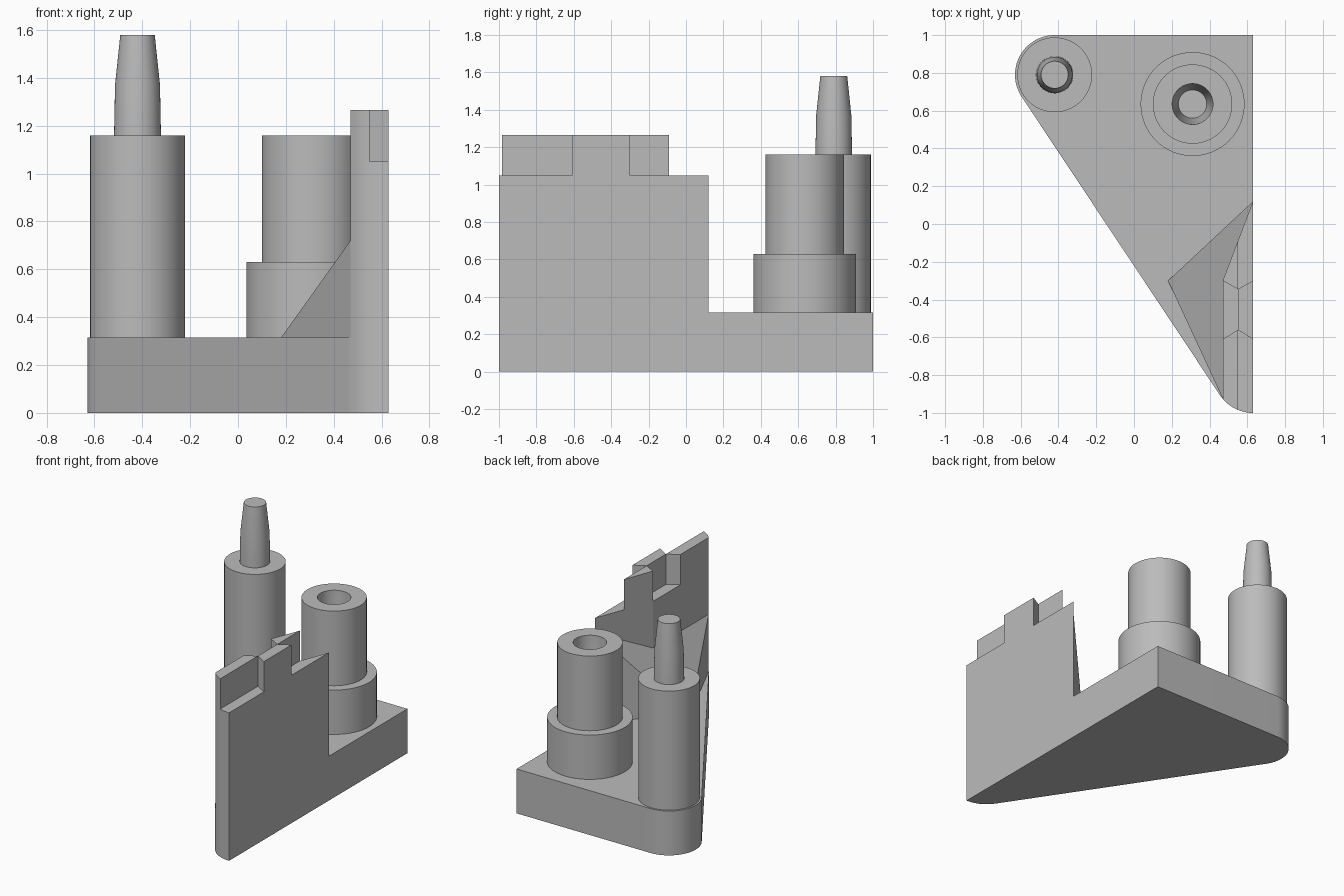
import bpy, bmesh, math

cube = bpy.data.objects.get("Cube")
if cube:
    bpy.data.objects.remove(cube, do_unlink=True)

grey = bpy.data.materials.new("plain grey")
grey.use_nodes = True
colour = (0.5, 0.5, 0.5, 1)
grey.diffuse_color = colour
grey.node_tree.nodes["Principled BSDF"].inputs["Base Color"].default_value = colour

BASE_TOP, WALL_TOP, TOOTH_TOP, POST_TOP = 0.315, 1.05, 1.265, 1.16
SIDE = 0.63
R = 0.21
POST = (-0.42, 0.79)
SOCKET = (0.31, 0.635)
NOSE = (SIDE, -0.79)


def finish(name, bm, smooth=False):
    bmesh.ops.recalc_face_normals(bm, faces=bm.faces)
    mesh = bpy.data.meshes.new(name)
    bm.to_mesh(mesh)
    bm.free()
    mesh.materials.append(grey)
    obj = bpy.data.objects.new(name, mesh)
    bpy.context.collection.objects.link(obj)
    if smooth:
        bpy.ops.object.select_all(action="DESELECT")
        obj.select_set(True)
        bpy.context.view_layer.objects.active = obj
        bpy.ops.object.shade_smooth_by_angle(angle=math.radians(20))
    return obj


def arc(centre, start, end, steps):
    angles = [start + (end - start) * i / steps for i in range(steps + 1)]
    return [(centre[0] + R * math.cos(a), centre[1] + R * math.sin(a)) for a in angles]


def prism(name, outline, bottom, tops, smooth=False):
    """Extrude an outline upwards; tops is one height or one per corner."""
    if not isinstance(tops, list):
        tops = [tops] * len(outline)
    bm = bmesh.new()
    low = [bm.verts.new((x, y, bottom)) for x, y in outline]
    high = [bm.verts.new((x, y, z)) for (x, y), z in zip(outline, tops)]
    bm.faces.new(low)
    bm.faces.new(high)
    for i in range(len(low)):
        j = (i + 1) % len(low)
        bm.faces.new((low[i], low[j], high[j], high[i]))
    return finish(name, bm, smooth)


def turned(name, centre, profile, sides=64):
    """Revolve (radius, height) pairs and cap both ends."""
    bm = bmesh.new()
    rings = []
    for r, z in profile:
        rings.append([bm.verts.new((centre[0] + r * math.cos(math.tau * i / sides),
                                    centre[1] + r * math.sin(math.tau * i / sides), z))
                      for i in range(sides)])
    for a, b in zip(rings, rings[1:]):
        for i in range(sides):
            j = (i + 1) % sides
            bm.faces.new((a[i], a[j], b[j], b[i]))
    bm.faces.new(rings[0])
    bm.faces.new(rings[-1])
    return finish(name, bm, True)


# Base plate: two rounded corners joined by a tangent edge
tangent = math.atan2(NOSE[0] - POST[0], NOSE[1] - POST[1])
tangent = math.atan2(-(NOSE[0] - POST[0]), NOSE[1] - POST[1]) + math.tau
outline = [(SIDE, 1.0)]
outline += arc(POST, math.pi / 2, tangent, 24)
outline += arc(NOSE, tangent, 1.5 * math.pi, 12)
prism("base_plate", outline, 0, BASE_TOP, True)

# Upright wall with rounded front and slanted rear
INNER, MID = 0.47, 0.55


def nose_angle(x):
    return math.tau - math.acos((x - NOSE[0]) / R)


inner_nose, mid_nose = nose_angle(INNER), nose_angle(MID)
wall = [(SIDE, 0.12), (INNER, -0.30)]
wall += arc(NOSE, inner_nose, 1.5 * math.pi, 10)
prism("side_wall", wall, BASE_TOP, WALL_TOP, True)

# Interlocking teeth on top of the wall
prism("front_tooth", arc(NOSE, inner_nose, mid_nose, 5) + [(MID, -0.56), (INNER, -0.61)],
      WALL_TOP, TOOTH_TOP, True)
prism("middle_tooth", [(SIDE, -0.61), (SIDE, -0.30), (MID, -0.345), (MID, -0.56)],
      WALL_TOP, TOOTH_TOP)
prism("rear_tooth", [(INNER, -0.30), (MID, -0.345), (MID, -0.09)], WALL_TOP, TOOTH_TOP)

# Sloped brace between wall and base
prism("wall_brace", [(0.18, -0.30), (INNER, -0.925), (SIDE, 0.12)],
      BASE_TOP, [BASE_TOP, 0.72, 0.943])

# Post with tapered peg
turned("peg_post", POST, [(0.198, BASE_TOP), (0.198, POST_TOP), (0.098, POST_TOP),
                          (0.094, 1.37), (0.072, 1.58)])

# Stepped socket with tapered hole
turned("socket_post", SOCKET, [(0.275, BASE_TOP), (0.275, 0.63), (0.21, 0.63),
                               (0.21, POST_TOP), (0.108, POST_TOP),
                               (0.102, 0.95), (0.075, 0.74)])
